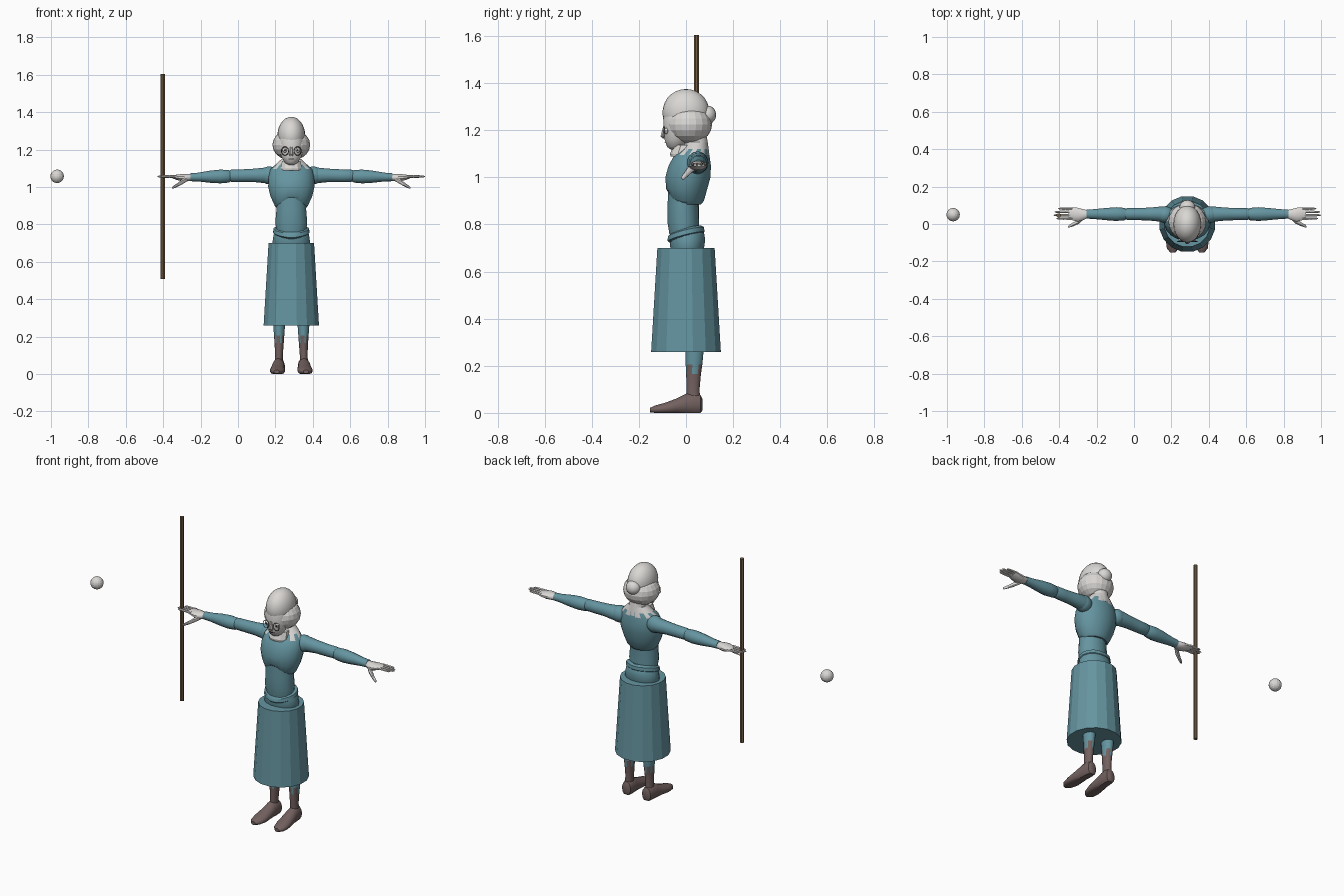
import bpy, bmesh, math

CX = 0.285  # figure stands off-centre


def mat(name, rgb):
    m = bpy.data.materials.new(name)
    m.diffuse_color = (*rgb, 1)
    return m


TEAL = mat("teal cloth", (0.13, 0.30, 0.355))
SKIN = mat("pale grey", (0.70, 0.68, 0.66))
BOOT = mat("boot brown", (0.17, 0.12, 0.115))
WOOD = mat("staff wood", (0.17, 0.115, 0.065))
DARK = mat("dark grey", (0.06, 0.055, 0.055))


def finish(bm, name, mats, smooth):
    bmesh.ops.recalc_face_normals(bm, faces=bm.faces)
    me = bpy.data.meshes.new(name)
    bm.to_mesh(me)
    bm.free()
    ob = bpy.data.objects.new(name, me)
    bpy.context.collection.objects.link(ob)
    for m in mats:
        me.materials.append(m)
    if smooth:
        bpy.ops.object.select_all(action='DESELECT')
        ob.select_set(True)
        bpy.context.view_layer.objects.active = ob
        bpy.ops.object.shade_smooth_by_angle(angle=math.radians(smooth))
    return ob


def loft(name, rings, mats, axis='z', n=16, smooth=40, move=None, paint=None):
    """Skin elliptical rings (x, y, z, a, b) lying across the given axis."""
    bm = bmesh.new()
    loops = []
    for x, y, z, a, b in rings:
        loop = []
        for i in range(n):
            t = 2 * math.pi * (i + 0.5) / n
            c, s = a * math.cos(t), b * math.sin(t)
            co = {'z': (x + c, y + s, z), 'x': (x, y + c, z + s), 'y': (x + c, y, z + s)}[axis]
            loop.append(bm.verts.new(move(*co) if move else co))
        loops.append(loop)
    for r in range(len(loops) - 1):
        for i in range(n):
            j = (i + 1) % n
            f = bm.faces.new((loops[r][i], loops[r][j], loops[r + 1][j], loops[r + 1][i]))
            if paint:
                f.material_index = paint(r, i)
    for k, r in ((0, 0), (-1, len(rings) - 2)):
        f = bm.faces.new(loops[k])
        if paint:
            f.material_index = paint(r, 0)
    return finish(bm, name, mats, smooth)


def ball(name, c, r, m, u=16, v=10, smooth=40):
    bm = bmesh.new()
    bmesh.ops.create_uvsphere(bm, u_segments=u, v_segments=v, radius=1)
    for p in bm.verts:
        p.co = [c[k] + r[k] * p.co[k] for k in range(3)]
    return finish(bm, name, [m], smooth)


# Floating ball and staff
ball("floating_ball", (-0.967, 0.05, 1.057), (0.036,) * 3, SKIN, 16, 10, 0)
loft("staff", [(-0.402, 0.045, z, 0.012, 0.012) for z in (0.508, 1.605)], [WOOD], n=8)

# Skirt and hips
loft("skirt", [(CX, 0, 0.258, 0.151, 0.151), (CX, 0, 0.70, 0.124, 0.124)], [TEAL], n=16, smooth=0)
loft("hips", [(CX, 0.005, 0.66, 0.08, 0.06), (CX, 0.005, 0.70, 0.103, 0.073),
              (CX, 0.006, 0.735, 0.098, 0.077), (CX, 0.004, 0.765, 0.092, 0.074),
              (CX, 0, 0.79, 0.08, 0.062)], [TEAL])


def tilt(x, y, z):
    return x, y, z + 0.25 * y + 0.1 * abs(x - CX)


loft("waistband", [(CX, 0, 0.738, 0.085, 0.07), (CX, 0, 0.748, 0.099, 0.08),
                   (CX, 0, 0.768, 0.096, 0.078), (CX, 0, 0.778, 0.08, 0.065)], [TEAL], move=tilt)

# Torso
loft("abdomen", [(CX, -0.008, 0.76, 0.08, 0.064), (CX, -0.012, 0.81, 0.087, 0.068),
                 (CX, -0.013, 0.88, 0.081, 0.066), (CX, -0.008, 0.97, 0.085, 0.07)], [TEAL])


def rib_arch(x, y, z):
    if z < 0.93 and y < 0:
        z += 0.055 * max(0, 1 - abs(x - CX) / 0.085)
    return x, y, z


loft("chest", [(CX, -0.004, 0.885, 0.078, 0.068), (CX, -0.001, 0.90, 0.09, 0.078),
               (CX, 0.003, 0.95, 0.113, 0.088), (CX, 0.008, 1.0, 0.125, 0.097),
               (CX, 0.016, 1.05, 0.124, 0.091), (CX, 0.025, 1.095, 0.113, 0.075),
               (CX, 0.038, 1.12, 0.085, 0.058), (CX, 0.045, 1.15, 0.052, 0.047)],
     [TEAL, SKIN], n=20, move=rib_arch,
     paint=lambda r, i: 1 if r == 6 or (r == 5 and i % 2) else 0)

# Neck and collar
loft("neck", [(CX, 0.05, 1.10, 0.055, 0.05), (CX, 0.048, 1.15, 0.046, 0.045),
              (CX, 0.035, 1.22, 0.046, 0.045)], [SKIN])
loft("collar", [(CX, -0.018, 1.088, 0.06, 0.047), (CX, -0.018, 1.10, 0.06, 0.05),
                (CX, -0.008, 1.138, 0.052, 0.045)], [SKIN], n=10, smooth=0)

# Head, hair and bun
ball("side_hair", (CX, 0.012, 1.225), (0.101, 0.099, 0.083), SKIN, 20, 10, 0)
ball("crown_hair", (CX, 0, 1.275), (0.074, 0.1, 0.1), SKIN, 24, 14)
ball("hair_bun", (CX, 0.09, 1.265), (0.042, 0.038, 0.04), SKIN)
loft("face", [(CX, -0.045, 1.118, 0.018, 0.02), (CX, -0.045, 1.13, 0.035, 0.036),
              (CX, -0.04, 1.16, 0.054, 0.052), (CX, -0.035, 1.20, 0.064, 0.06),
              (CX, -0.035, 1.25, 0.066, 0.063), (CX, -0.03, 1.29, 0.055, 0.055)], [SKIN])
loft("nose", [(CX, -0.09, 1.165, 0.009, 0.01), (CX, -0.095, 1.175, 0.012, 0.014),
              (CX, -0.092, 1.215, 0.006, 0.006)], [SKIN], n=8)
loft("mouth", [(CX, -0.085, 1.147, 0.016, 0.007), (CX, -0.085, 1.151, 0.016, 0.007)], [DARK], n=8)


def ring(name, c, rx, rz, thick):
    """Thin oval rim facing the front."""
    bm = bmesh.new()
    grid = []
    for i in range(16):
        t = 2 * math.pi * i / 16
        row = []
        for j in range(4):
            p = math.pi * j / 2
            k = thick * math.cos(p)
            row.append(bm.verts.new((c[0] + (rx + k) * math.cos(t), c[1] + thick * math.sin(p),
                                     c[2] + (rz + k) * math.sin(t))))
        grid.append(row)
    for i in range(16):
        for j in range(4):
            a, b = grid[i], grid[(i + 1) % 16]
            bm.faces.new((a[j], b[j], b[(j + 1) % 4], a[(j + 1) % 4]))
    return finish(bm, name, [DARK], 60)


for s, side in ((-1, "right"), (1, "left")):
    def X(d):
        return CX + s * d

    # Eyes and spectacle rims
    ball(side + "_eye", (X(0.034), -0.083, 1.197), (0.014, 0.01, 0.013), SKIN, 10, 6)
    ball(side + "_pupil", (X(0.034), -0.09, 1.197), (0.006, 0.005, 0.006), DARK, 8, 6)
    ring(side + "_spectacle_rim", (X(0.034), -0.094, 1.192), 0.019, 0.023, 0.002)

    # Sleeve: shoulder, upper arm and forearm
    ball(side + "_shoulder", (X(0.118), 0.05, 1.062), (0.05, 0.045, 0.048), TEAL)
    loft(side + "_upper_arm", [(X(d), 0.053, z, a, b) for d, z, a, b in
         ((0.10, 1.06, 0.038, 0.04), (0.14, 1.062, 0.042, 0.043), (0.20, 1.062, 0.036, 0.037),
          (0.27, 1.06, 0.033, 0.035), (0.32, 1.06, 0.033, 0.034), (0.34, 1.06, 0.024, 0.026))],
         [TEAL], 'x', 12)
    loft(side + "_forearm", [(X(d), 0.053, z, a, b) for d, z, a, b in
         ((0.315, 1.058, 0.022, 0.024), (0.335, 1.057, 0.034, 0.035), (0.38, 1.056, 0.038, 0.038),
          (0.43, 1.055, 0.034, 0.034), (0.50, 1.053, 0.027, 0.024), (0.54, 1.052, 0.025, 0.022))],
         [TEAL], 'x', 12)

    # Hand
    loft(side + "_palm", [(X(d), y, z, a, b) for d, y, z, a, b in
         ((0.53, 0.053, 1.052, 0.02, 0.018), (0.555, 0.05, 1.05, 0.03, 0.02),
          (0.585, 0.05, 1.05, 0.038, 0.02), (0.615, 0.055, 1.052, 0.036, 0.014),
          (0.635, 0.057, 1.054, 0.03, 0.008))], [SKIN], 'x', 12)
    loft(side + "_thumb", [(X(d), y, z, r, r) for d, y, z, r in
         ((0.555, 0.035, 1.042, 0.012), (0.58, 0.015, 1.03, 0.015), (0.61, -0.002, 1.01, 0.011),
          (0.632, -0.012, 0.998, 0.008), (0.638, -0.015, 0.995, 0.003))], [SKIN], 'x', 8)
    for k, (y, tip) in enumerate(((0.029, 0.70), (0.047, 0.715), (0.065, 0.71), (0.082, 0.69))):
        loft(f"{side}_finger_{k + 1}", [(X(d), y, 1.056, r, r) for d, r in
             ((0.615, 0.008), (0.645, 0.0075), (0.652, 0.0065), (0.66, 0.0075),
              (tip - 0.01, 0.006), (tip, 0.002))], [SKIN], 'x', 6)

    # Leg: cloth above with a ragged edge over the boot shaft
    loft(side + "_leg", [(X(d), y, z, a, b) for d, y, z, a, b in
         ((0.068, 0.032, 0.05, 0.023, 0.029), (0.066, 0.03, 0.10, 0.021, 0.028),
          (0.065, 0.032, 0.165, 0.025, 0.032), (0.065, 0.034, 0.205, 0.028, 0.036),
          (0.065, 0.036, 0.26, 0.032, 0.039), (0.062, 0.03, 0.40, 0.038, 0.045),
          (0.055, 0.01, 0.66, 0.045, 0.055))], [BOOT, TEAL], 'z', 16,
         paint=lambda r, i: 1 if r > 2 or (r == 2 and i % 3 == 0) else 0)

    # Shoe, flattened on the sole
    loft(side + "_shoe", [(X(d), y, z, a, b) for d, y, z, a, b in
         ((0.066, 0.07, 0.035, 0.015, 0.025), (0.066, 0.062, 0.035, 0.028, 0.042),
          (0.067, 0.035, 0.038, 0.033, 0.05), (0.069, 0.0, 0.036, 0.034, 0.046),
          (0.071, -0.04, 0.027, 0.038, 0.035), (0.074, -0.09, 0.018, 0.041, 0.025),
          (0.077, -0.13, 0.014, 0.033, 0.018), (0.078, -0.152, 0.012, 0.014, 0.01))],
         [BOOT], 'y', 16, move=lambda x, y, z: (x, y, max(z, 0.0)))
